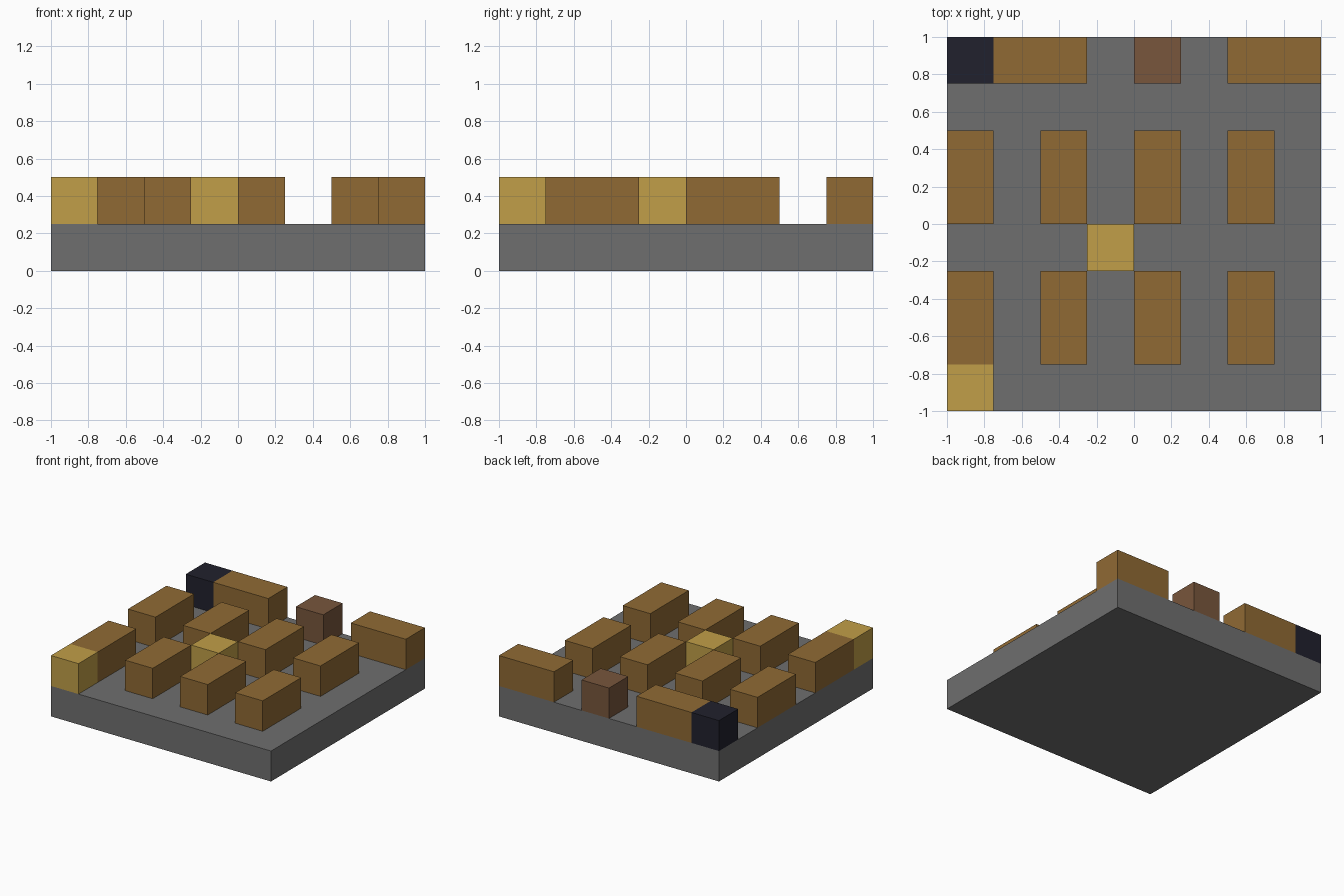
import bpy
import bmesh
from mathutils import Vector

cube = bpy.data.objects.get("Cube")
if cube:
    bpy.data.objects.remove(cube, do_unlink=True)

CELL = 0.25  # the whole model sits on an 8 x 8 grid of cells


def material(name, rgb):
    linear = [((c / 255 + 0.055) / 1.055) ** 2.4 for c in rgb]
    mat = bpy.data.materials.new(name)
    mat.use_nodes = True
    mat.diffuse_color = (*linear, 1)
    bsdf = mat.node_tree.nodes["Principled BSDF"]
    bsdf.inputs["Base Color"].default_value = (*linear, 1)
    bsdf.inputs["Roughness"].default_value = 0.9
    return mat


stone = material("stone grey", (111, 111, 111))
wood = material("wood brown", (144, 106, 52))
gold = material("pale gold", (193, 159, 72))
dark = material("dark navy", (33, 33, 45))
clay = material("reddish brown", (120, 86, 60))


def block(name, col, row, width, depth, main, level=1, end=None):
    """Box placed by grid cell; 'end' recolours its first cell along the long side."""
    bm = bmesh.new()
    bmesh.ops.create_cube(bm, size=1)
    corner = Vector((col - 4, row - 4, level)) * CELL
    size = Vector((width, depth, 1)) * CELL
    for v in bm.verts:
        v.co = corner + Vector([(c + 0.5) * s for c, s in zip(v.co, size)])
    if end:
        axis = 0 if width > depth else 1
        cut = corner[axis] + CELL
        normal, point = Vector((0, 0, 0)), Vector((0, 0, 0))
        normal[axis], point[axis] = 1, cut
        bmesh.ops.bisect_plane(bm, geom=bm.verts[:] + bm.edges[:] + bm.faces[:],
                               plane_co=point, plane_no=normal)
        for f in bm.faces:
            f.material_index = int(f.calc_center_median()[axis] < cut)
    mesh = bpy.data.meshes.new(name)
    bm.to_mesh(mesh)
    bm.free()
    for mat in filter(None, (main, end)):
        mesh.materials.append(mat)
    obj = bpy.data.objects.new(name, mesh)
    bpy.context.collection.objects.link(obj)


# Ground slab
block("ground_slab", 0, 0, 8, 8, stone, level=0)

# Two rows of benches
for i, col in enumerate((0, 2, 4, 6), 1):
    block(f"middle_bench_{i}", col, 4, 1, 2, wood)
    if col:
        block(f"front_bench_{i}", col, 1, 1, 2, wood)

# Corner bench with a gold end
block("front_bench_corner", 0, 0, 1, 4 - 1, wood, end=gold)

# Back row: counter with a dark end, single block, second counter
block("back_counter_right", 0, 7, 3, 1, wood, end=dark)
block("back_single_block", 4, 7, 1, 1, clay)
block("back_counter_left", 6, 7, 2, 1, wood)

# Central gold block
block("center_block", 3, 3, 1, 1, gold)
